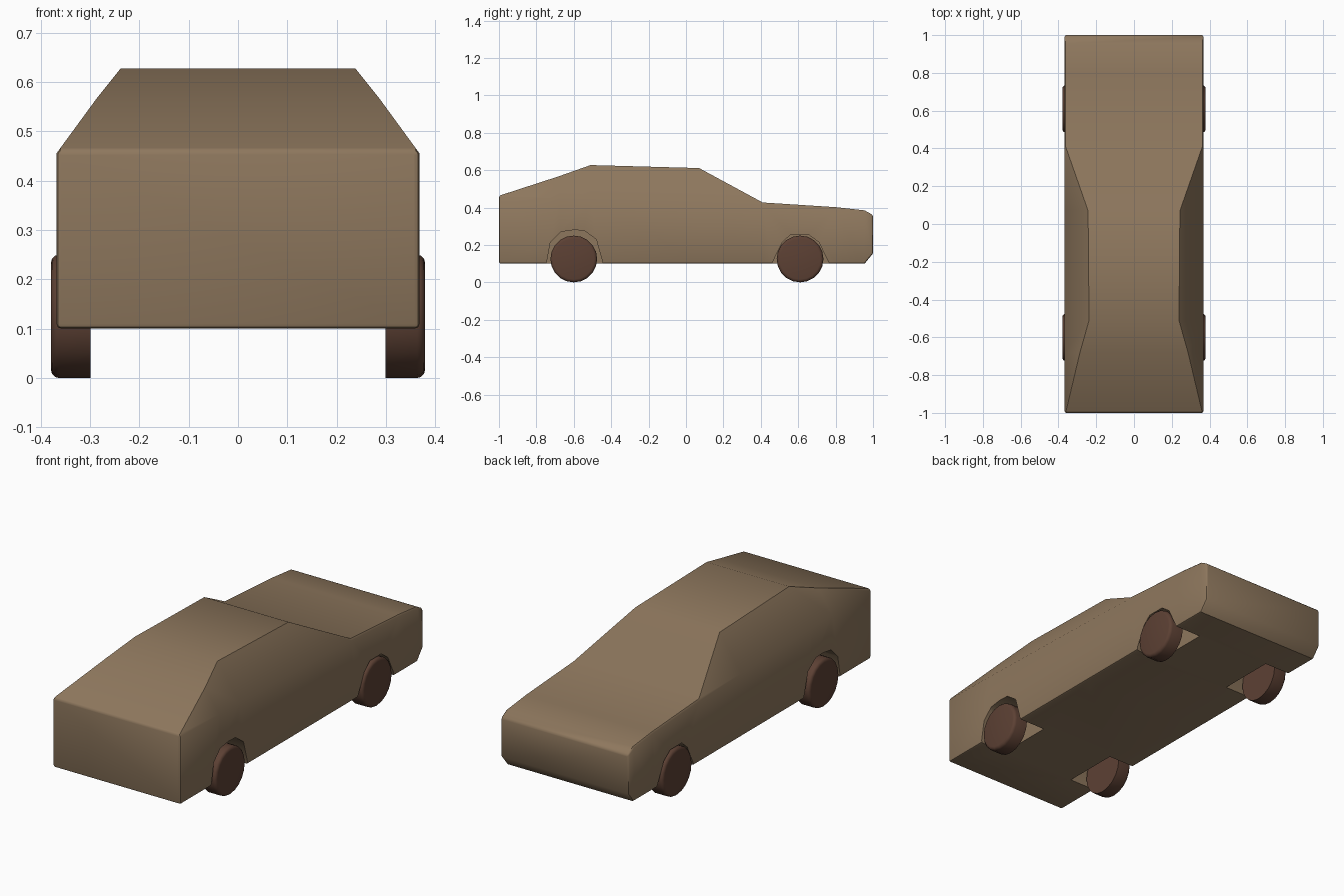
import bpy, bmesh, math
from mathutils import Matrix

if "Cube" in bpy.data.objects:
    bpy.data.objects.remove(bpy.data.objects["Cube"])

def material(name, rgb):
    m = bpy.data.materials.new(name)
    m.diffuse_color = (*rgb, 1)
    m.use_nodes = True
    m.node_tree.nodes["Principled BSDF"].inputs["Base Color"].default_value = m.diffuse_color
    return m

TAN = material("tan paint", (0.27, 0.185, 0.11))
BROWN = material("dark brown rubber", (0.108, 0.052, 0.034))

def add_object(name, bm, mat):
    bmesh.ops.recalc_face_normals(bm, faces=bm.faces)
    me = bpy.data.meshes.new(name)
    bm.to_mesh(me)
    bm.free()
    ob = bpy.data.objects.new(name, me)
    bpy.context.collection.objects.link(ob)
    me.materials.append(mat)
    return ob

def activate(ob):
    bpy.ops.object.select_all(action='DESELECT')
    ob.select_set(True)
    bpy.context.view_layer.objects.active = ob

def prism(name, profile, x0, x1, mat):
    # side profile (y, z) extruded along x
    bm = bmesh.new()
    f = bm.faces.new([bm.verts.new((x0, y, z)) for y, z in profile])
    ext = bmesh.ops.extrude_face_region(bm, geom=[f])
    bmesh.ops.translate(bm, vec=(x1 - x0, 0, 0),
                        verts=[v for v in ext['geom'] if isinstance(v, bmesh.types.BMVert)])
    return add_object(name, bm, mat)

# Car body: cross-sections of (y, floor z, belt z, top z, top half width)
W = 0.368
SECTIONS = [
    (-1.00, 0.10, 0.455, 0.463, 0.362),
    (-0.68, 0.10, 0.450, 0.567, 0.286),
    (-0.51, 0.10, 0.445, 0.627, 0.238),
    (0.07, 0.10, 0.430, 0.611, 0.243),
    (0.41, 0.10, 0.418, 0.427, 0.362),
    (0.80, 0.10, 0.395, 0.402, 0.362),
    (0.955, 0.10, 0.378, 0.385, 0.362),
    (1.00, 0.155, 0.352, 0.360, 0.362),
]
bm = bmesh.new()
rings = []
for y, zb, zs, zt, wt in SECTIONS:
    pts = [(-W, zb), (-W, zs), (-wt, zt), (wt, zt), (W, zs), (W, zb)]
    rings.append([bm.verts.new((x, y, z)) for x, z in pts])
for a, b in zip(rings, rings[1:]):
    for i in range(6):
        j = (i + 1) % 6
        bm.faces.new((a[i], a[j], b[j], b[i]))
bm.faces.new(rings[0])
bm.faces.new(rings[-1])
# soften the long outer edges at the tail, floor and nose
bmesh.ops.recalc_face_normals(bm, faces=bm.faces)
edges = [e for e in bm.edges if e.calc_face_angle(0) > math.radians(60)]
bmesh.ops.bevel(bm, geom=edges, offset=0.01, segments=2, profile=0.5, affect='EDGES')
body = add_object("car_body", bm, TAN)

# Wheel wells cut out of the body
FRONT_ARCH = [(-0.755, 0.05), (-0.725, 0.215), (-0.67, 0.27), (-0.60, 0.28),
              (-0.545, 0.277), (-0.48, 0.23), (-0.43, 0.05)]
REAR_ARCH = [(0.435, 0.05), (0.515, 0.215), (0.56, 0.255), (0.655, 0.255),
             (0.71, 0.215), (0.79, 0.05)]
activate(body)
for arch in (FRONT_ARCH, REAR_ARCH):
    for s in (-1, 1):
        cutter = prism("well_cutter", arch, s * 0.215, s * 0.45, TAN)
        cutter.hide_render = True
        activate(body)
        mod = body.modifiers.new("well", 'BOOLEAN')
        mod.operation = 'DIFFERENCE'
        mod.solver = 'EXACT'
        mod.object = cutter
        bpy.ops.object.modifier_apply(modifier=mod.name)
        bpy.data.objects.remove(cutter)
activate(body)
bpy.ops.object.shade_smooth_by_angle(angle=math.radians(42))

# Wheels: thick discs with a rounded outer rim
def wheel(name, side, y):
    bm = bmesh.new()
    bmesh.ops.create_cone(bm, cap_ends=True, segments=20, radius1=0.125, radius2=0.125,
                          depth=0.08, matrix=Matrix.Rotation(math.pi / 2, 4, 'Y'))
    outer = [e for e in bm.edges if all(v.co.x * side > 0.03 for v in e.verts)]
    bmesh.ops.bevel(bm, geom=outer, offset=0.016, segments=3, profile=0.5, affect='EDGES')
    bmesh.ops.translate(bm, vec=(side * 0.339, y, 0.125), verts=bm.verts)
    ob = add_object(name, bm, BROWN)
    activate(ob)
    bpy.ops.object.shade_smooth_by_angle(angle=math.radians(42))

for side, lr in ((-1, "left"), (1, "right")):
    wheel("front_wheel_" + lr, side, -0.60)
    wheel("rear_wheel_" + lr, side, 0.61)
